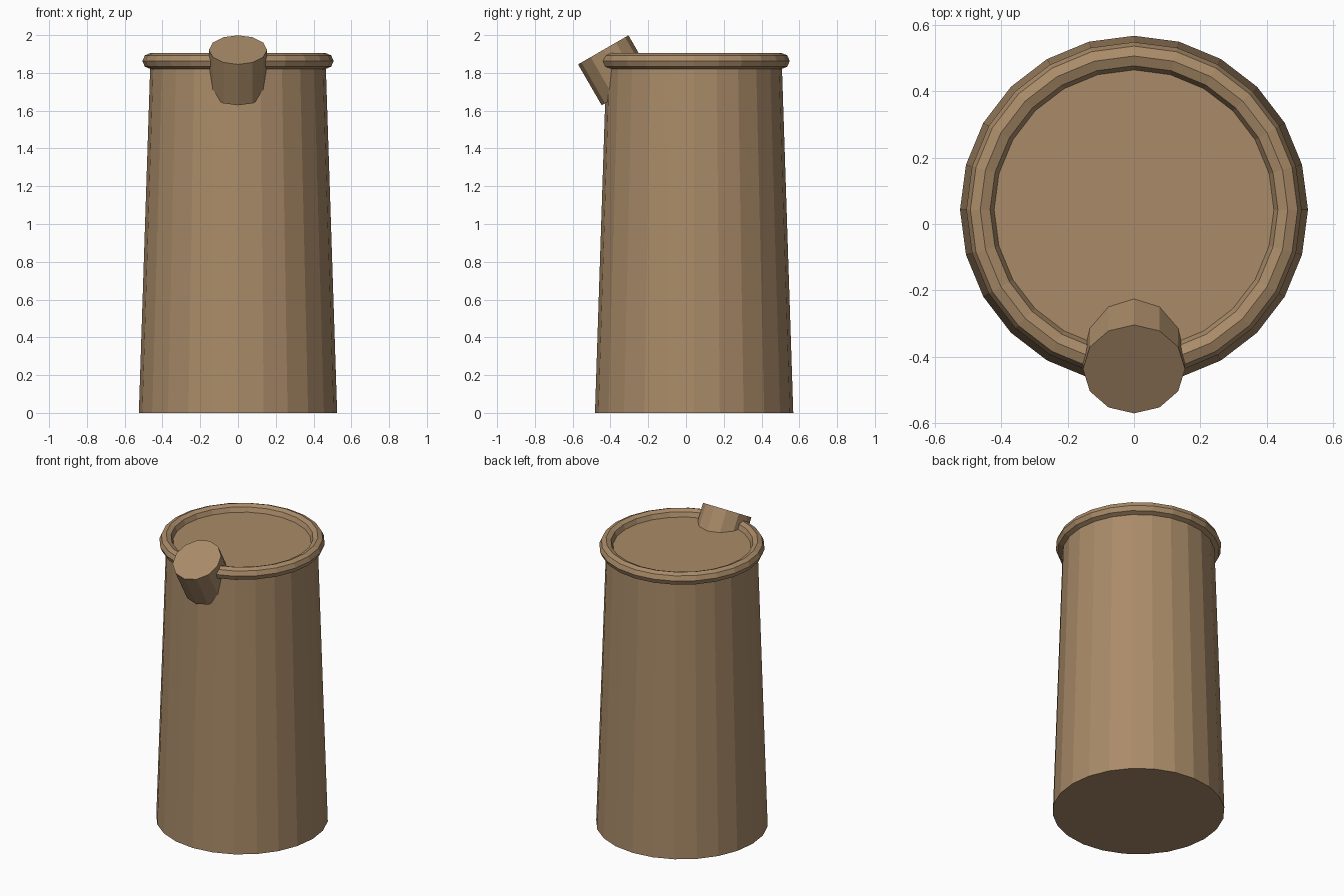
import bpy
import math
from mathutils import Vector, Matrix

cube = bpy.data.objects.get("Cube")
if cube:
    bpy.data.objects.remove(cube, do_unlink=True)

# Shared clay colour
tan = bpy.data.materials.new("tan_clay")
tan.use_nodes = True
colour = (0.40, 0.26, 0.14, 1.0)
tan.diffuse_color = colour
bsdf = tan.node_tree.nodes["Principled BSDF"]
bsdf.inputs["Base Color"].default_value = colour
bsdf.inputs["Roughness"].default_value = 0.9

AXIS_Y = 0.043
HEIGHT = 1.863
TOP_RADIUS = 0.464
SIDES = 24


def finish(name):
    """Name the new part and give it the clay colour, flat shaded."""
    part = bpy.context.object
    part.name = part.data.name = name
    part.data.materials.append(tan)
    bpy.ops.object.shade_flat()
    return part


# Tapered vessel with a closed top
bpy.ops.mesh.primitive_cone_add(vertices=SIDES, radius1=0.525, radius2=TOP_RADIUS,
                                depth=HEIGHT, location=(0, AXIS_Y, HEIGHT / 2))
finish("tapered_body")

# Rounded rim around the top edge
bpy.ops.mesh.primitive_torus_add(major_segments=SIDES, minor_segments=8,
                                 major_radius=TOP_RADIUS, minor_radius=0.042,
                                 location=(0, AXIS_Y, HEIGHT))
finish("top_rim")

# Stubby spout leaning out over the front
tilt = math.radians(30)
length = 0.25
mouth = Vector((0, -0.438, 1.922))
lean = Matrix.Rotation(tilt, 3, 'X') @ Vector((0, 0, 1))
bpy.ops.mesh.primitive_cylinder_add(vertices=12, radius=0.154, depth=length,
                                    location=mouth - lean * length / 2,
                                    rotation=(tilt, 0, 0))
finish("front_spout")
